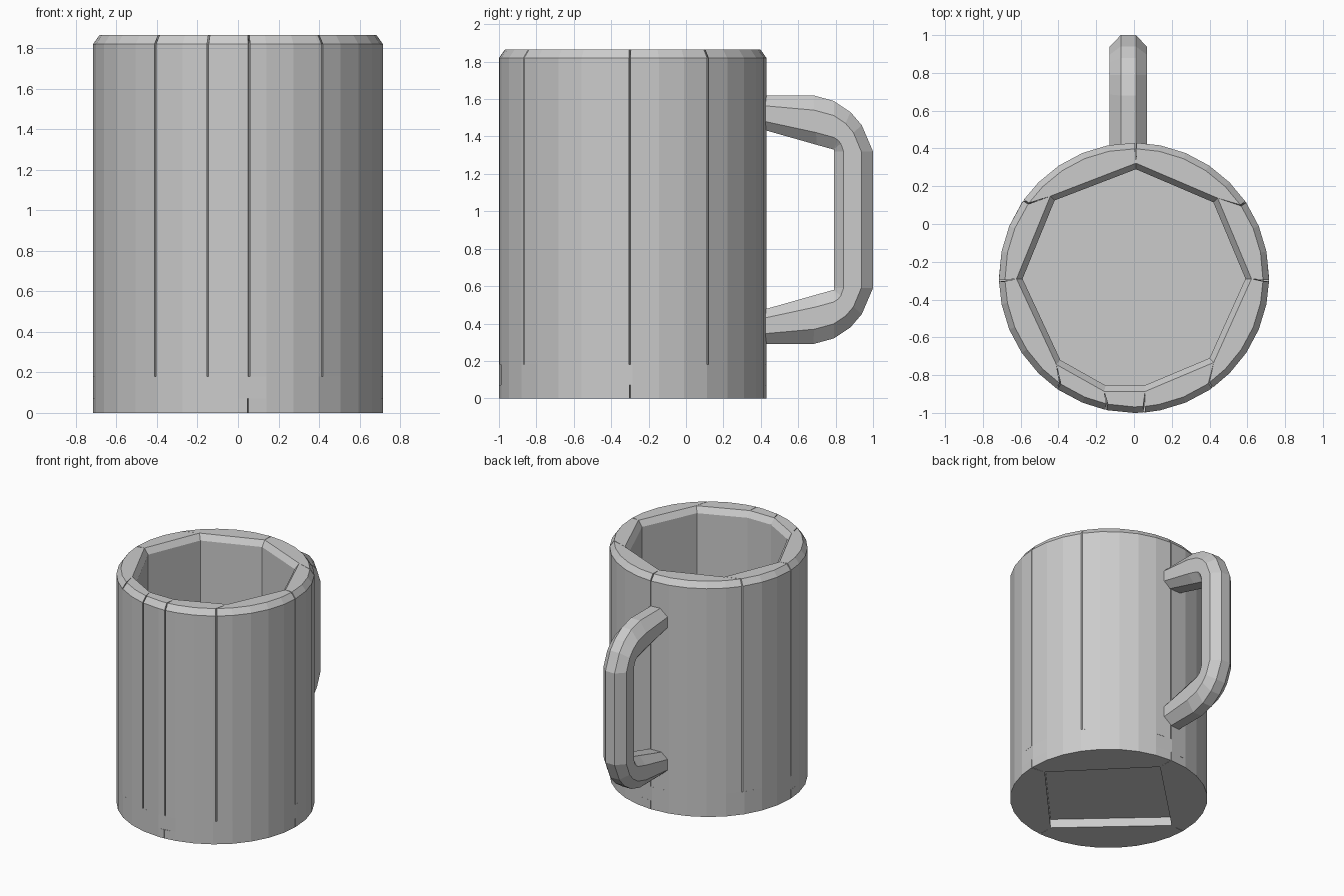
import bpy, bmesh, math
from mathutils import Vector

if "Cube" in bpy.data.objects:
    bpy.data.objects.remove(bpy.data.objects["Cube"])

CENTRE = Vector((0, -0.285))
RADIUS = 0.715
SIDES = 32

grey = bpy.data.materials.new("light grey")
grey.use_nodes = True
grey.diffuse_color = (0.6, 0.6, 0.6, 1)
grey.node_tree.nodes["Principled BSDF"].inputs["Base Color"].default_value = (0.6, 0.6, 0.6, 1)


def loft(name, rings):
    """Join matching closed rings of points into a capped solid."""
    bm = bmesh.new()
    rows = [[bm.verts.new(p) for p in ring] for ring in rings]
    n = len(rows[0])
    for low, high in zip(rows, rows[1:]):
        for i in range(n):
            j = (i + 1) % n
            bm.faces.new((low[i], low[j], high[j], high[i]))
    bm.faces.new(rows[0][::-1])
    bm.faces.new(rows[-1])
    bmesh.ops.remove_doubles(bm, verts=bm.verts, dist=0.0005)
    bmesh.ops.recalc_face_normals(bm, faces=bm.faces)
    mesh = bpy.data.meshes.new(name)
    bm.to_mesh(mesh)
    bm.free()
    mesh.materials.append(grey)
    obj = bpy.data.objects.new(name, mesh)
    bpy.context.collection.objects.link(obj)
    return obj


def arc(start, end):
    """Angles from start to end, stopping at every facet corner between."""
    step = math.tau / SIDES
    first, last = math.ceil(start / step + 0.1), math.floor(end / step - 0.1)
    return [start] + [k * step for k in range(first, last + 1)] + [end]


def segment(name, inner_a, inner_b, start, end, levels, gap):
    """Solid between a straight inner chord and a round outer arc."""
    if end < start:
        end += math.tau
    rings = []
    for z, inset in levels:
        ring = []
        for p in (inner_b, inner_a):
            d = Vector(p) - CENTRE
            q = CENTRE + d * (1 + inset / d.length)
            ring.append((q.x, q.y, z))
        for a in arc(start + gap, end - gap):
            r = RADIUS - inset
            ring.append((CENTRE.x + r * math.cos(a), CENTRE.y + r * math.sin(a), z))
        rings.append(ring)
    loft(name, rings)


def segmented_ring(name, inner, outer, levels, gap):
    angles = [math.atan2(y - CENTRE.y, x - CENTRE.x) for x, y in outer]
    for i in range(len(inner)):
        j = (i + 1) % len(inner)
        segment(f"{name}_{i + 1}", inner[i], inner[j], angles[i], angles[j], levels, gap)


# Wall staves with a bevelled rim, counter-clockwise from the right
wall_inner = [(0.59, -0.29), (0.42, 0.115), (0.01, 0.29), (-0.42, 0.125), (-0.59, -0.29),
              (-0.39, -0.72), (-0.15, -0.855), (0.055, -0.855), (0.4, -0.71)]
wall_outer = [(0.71, -0.3), (0.59, 0.115), (0.01, 0.43), (-0.59, 0.13), (-0.71, -0.3),
              (-0.4, -0.86), (-0.15, -0.99), (0.055, -1), (0.41, -0.86)]
segmented_ring("wall", wall_inner, wall_outer, [(0.18, 0), (1.82, 0), (1.865, 0.032)], 0.006)

# Floor slab
slab = [[(RADIUS * math.cos(a), CENTRE.y + RADIUS * math.sin(a), z)
         for a in (math.tau * k / SIDES for k in range(SIDES))] for z in (0.07, 0.18)]
loft("floor", slab)

# Foot ring around a square recess
foot_inner = [(0.6, -0.29), (0.01, 0.305), (-0.6, -0.29), (0.05, -0.88)]
foot_outer = [(0.71, -0.3), (0.01, 0.43), (-0.71, -0.3), (0.05, -1)]
segmented_ring("foot", foot_inner, foot_outer, [(0, 0), (0.07, 0)], 0.003)

# Handle: upper half as (outer, inner) pairs in y and z, mirrored below
MID = 0.955
upper = [((0.4, 1.62), (0.4, 1.44)), ((0.68, 1.62), (0.7, 1.355)),
         ((0.79, 1.59), (0.79, 1.33)), ((0.88, 1.53), (0.79, 1.33)),
         ((0.94, 1.46), (0.79, 1.33)), ((1.0, 1.32), (0.79, 1.32))]
lower = [tuple((y, 2 * MID - z) for y, z in pair) for pair in reversed(upper)]
section = [(0, -0.05), (0, 0.05), (0.25, 0.1), (0.7, 0.1), (1, 0.04),
           (1, -0.04), (0.7, -0.1), (0.25, -0.1)]
rings = []
for outer, inner in upper + lower:
    o, i = Vector(outer), Vector(inner)
    ring = []
    for t, x in section:
        p = i.lerp(o, t)
        ring.append((x - 0.03, p.x, p.y))
    rings.append(ring)
loft("handle", rings)
